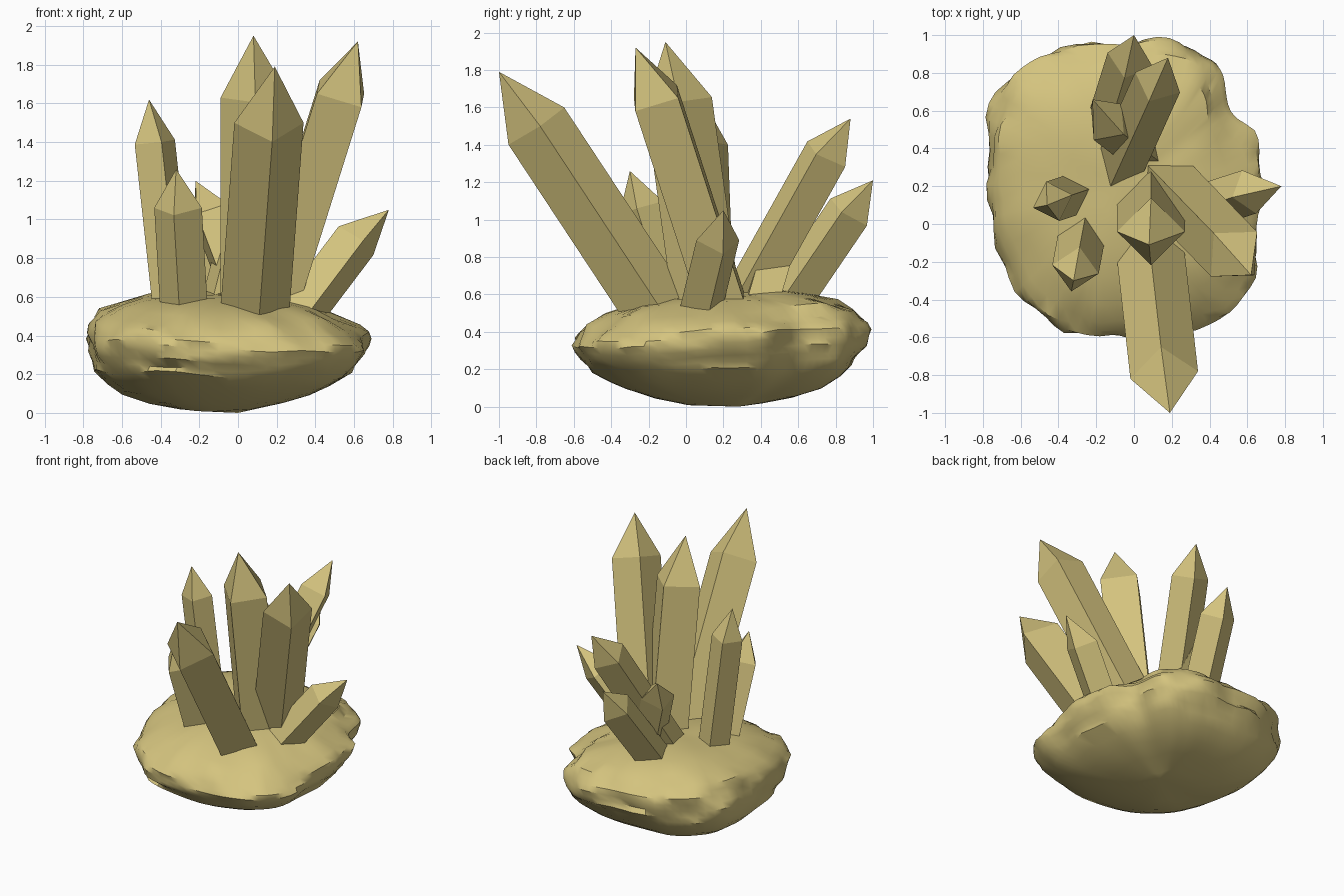
import bpy, bmesh, math
from mathutils import Vector, noise

cube = bpy.data.objects.get("Cube")
if cube:
    bpy.data.objects.remove(cube, do_unlink=True)

# One sandy mineral colour for everything
sand = bpy.data.materials.new("sandy_yellow")
sand.use_nodes = True
colour = (0.66, 0.55, 0.21, 1)
sand.diffuse_color = colour
sand.node_tree.nodes["Principled BSDF"].inputs["Base Color"].default_value = colour


def finish(name, bm):
    bmesh.ops.recalc_face_normals(bm, faces=bm.faces)
    mesh = bpy.data.meshes.new(name)
    bm.to_mesh(mesh)
    bm.free()
    mesh.materials.append(sand)
    obj = bpy.data.objects.new(name, mesh)
    bpy.context.collection.objects.link(obj)
    return obj


def skin(bm, lower, upper):
    n = len(lower)
    for i in range(n):
        j = (i + 1) % n
        bm.faces.new((lower[i], lower[j], upper[j], upper[i]))


def fan(bm, ring, point):
    tip = bm.verts.new(point)
    for i, v in enumerate(ring):
        bm.faces.new((v, ring[(i + 1) % len(ring)], tip))


# Crystal: square prism set edge-on to its lean, closed by an off-centre point
def crystal(name, base, shoulder, tip, radius):
    base, shoulder, tip = Vector(base), Vector(shoulder), Vector(tip)
    axis = (shoulder - base).normalized()
    side = axis.cross(Vector((0, 0, 1))).normalized()
    up = side.cross(axis)
    corners = [side * radius, up * radius, -side * radius, -up * radius]
    bm = bmesh.new()
    foot = [bm.verts.new(base - axis * 0.06 + c) for c in corners]
    neck = [bm.verts.new(shoulder + c) for c in corners]
    skin(bm, foot, neck)
    bm.faces.new(foot)
    fan(bm, neck, tip)
    finish(name, bm)


crystal("front_crystal", (.09, -.18, .56), (.16, -.80, 1.50), (.19, -1.0, 1.79), .18)
crystal("centre_crystal", (.09, .11, .55), (.09, -.04, 1.63), (.08, -.11, 1.95), .18)
crystal("left_tall_crystal", (.20, .18, .60), (.53, -.16, 1.65), (.62, -.27, 1.92), .17)
crystal("left_low_crystal", (.33, .08, .52), (.61, .17, .89), (.78, .20, 1.05), .12)
crystal("back_low_crystal", (-.12, .55, .57), (-.02, .87, 1.04), (0, 1.0, 1.21), .125)
crystal("back_tall_crystal", (-.07, .32, .58), (.125, .75, 1.35), (.18, .88, 1.54), .13)
crystal("back_small_crystal", (.03, .41, .58), (-.14, .54, 1.03), (-.22, .66, 1.20), .12)
crystal("right_tall_crystal", (-.34, .15, .58), (-.43, .12, 1.40), (-.46, .10, 1.62), .11)
crystal("right_low_crystal", (-.28, -.08, .55), (-.31, -.24, 1.06), (-.32, -.30, 1.26), .125)

# Rock base: an irregular outline lofted through a pebble profile
outline = [(.67, .2), (.65, .45), (.5, .59), (.48, .75), (.43, .88), (.25, .96),
           (0, .96), (-.4, .93), (-.59, .83), (-.75, .64), (-.78, .3), (-.74, -.05),
           (-.61, -.35), (-.41, -.54), (-.2, -.61), (.2, -.59), (.46, -.51),
           (.62, -.33), (.66, -.1)]
profile = [(.2, .612), (.4, .60), (.6, .575), (.78, .53), (.9, .48), (.96, .445),
           (.99, .41), (1, .37), (.99, .33), (.97, .29), (.93, .25), (.88, .20),
           (.79, .15), (.67, .10), (.48, .05), (.26, .015)]
centre = Vector((-.05, .2, 0))
steps = 4
rim = []
for i, p in enumerate(outline):
    a, b = Vector((*p, 0)), Vector((*outline[(i + 1) % len(outline)], 0))
    rim += [a.lerp(b, k / steps) - centre for k in range(steps)]
for _ in range(2):
    rim = [(rim[i - 1] + rim[i] * 2 + rim[(i + 1) % len(rim)]) / 4 for i in range(len(rim))]

bm = bmesh.new()
rings = []
for scale, height in profile:
    ring = []
    flank = max(0, min(1, (scale - .5) * 3))
    upper = max(0, min(1, (height - .1) / .3))
    drift = Vector((-.06, .02, 0)) * (1 - upper)
    for p in rim:
        v = centre + drift + p * scale
        v.z = height + scale * upper * (p.y * .06 - p.x * .05)
        # Chips are long along the flank and short in height
        chip = noise.noise(Vector((v.x * 4, v.y * 4, height * 13)))
        chip += noise.noise(Vector((v.x * 8, v.y * 8, height * 18))) * .5
        lump = noise.noise(v * 3)
        v += p.normalized() * flank * chip * .045
        v.z = max(.004, v.z + lump * .015 + chip * .018 * flank)
        ring.append(bm.verts.new(v))
    if rings:
        skin(bm, rings[-1], ring)
    rings.append(ring)
fan(bm, rings[0], centre + Vector((0, 0, .615)))
fan(bm, rings[-1], centre + Vector((.05, .08, 0)))
rock = finish("rock_base", bm)

bpy.ops.object.select_all(action="DESELECT")
rock.select_set(True)
bpy.context.view_layer.objects.active = rock
bpy.ops.object.shade_smooth_by_angle(angle=math.radians(35))
